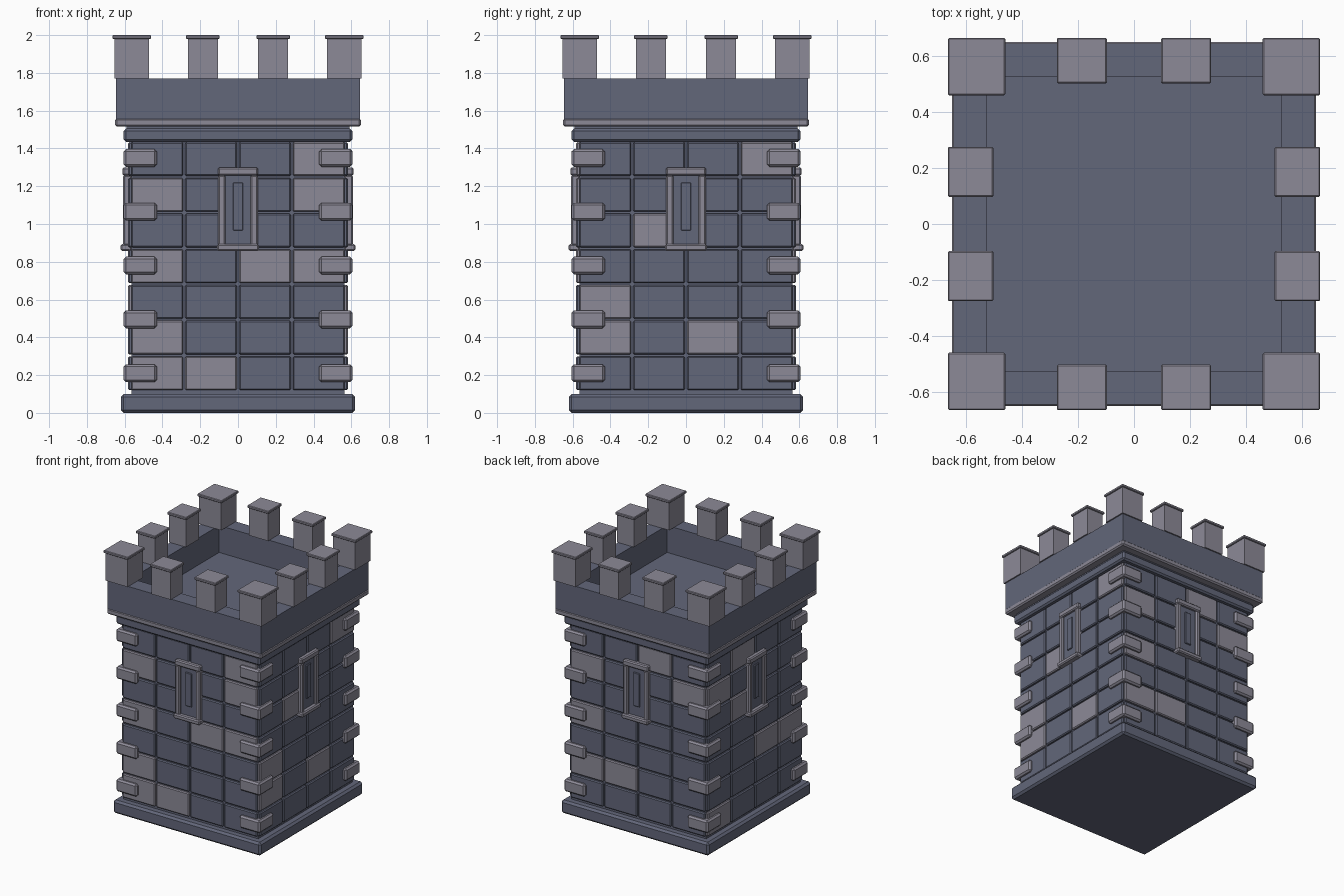
import bpy, bmesh, math
from mathutils import Matrix, Vector

if "Cube" in bpy.data.objects:
    bpy.data.objects.remove(bpy.data.objects["Cube"])


def material(name, rgb):
    m = bpy.data.materials.new(name)
    m.diffuse_color = (*rgb, 1)
    m.use_nodes = True
    m.node_tree.nodes["Principled BSDF"].inputs["Base Color"].default_value = m.diffuse_color
    return m


MATS = [material("slate_blue_stone", (0.123, 0.135, 0.195)),
        material("pale_grey_stone", (0.265, 0.255, 0.310))]
DARK, PALE = 0, 1


def add_box(bm, lo, hi, mat=DARK, turn=0):
    """Box between two corners, turned by quarter turns about z."""
    lo, hi = Vector(lo), Vector(hi)
    mtx = (Matrix.Rotation(turn * math.pi / 2, 4, 'Z')
           @ Matrix.Translation((lo + hi) / 2)
           @ Matrix.Diagonal((*(hi - lo), 1)))
    verts = bmesh.ops.create_cube(bm, size=1, matrix=mtx)["verts"]
    for f in {f for v in verts for f in v.link_faces}:
        f.material_index = mat


def make(name, boxes, bevel=0):
    """One object out of a list of boxes, with an optional chamfer."""
    bm = bmesh.new()
    for b in boxes:
        add_box(bm, *b)
    me = bpy.data.meshes.new(name)
    bm.to_mesh(me)
    bm.free()
    for m in MATS:
        me.materials.append(m)
    ob = bpy.data.objects.new(name, me)
    bpy.context.collection.objects.link(ob)
    if bevel:
        mod = ob.modifiers.new("chamfer", 'BEVEL')
        mod.width, mod.segments = bevel, 1
    return ob


def slab(r, z0, z1, mat=DARK):
    return ((-r, -r, z0), (r, r, z1), mat)


# Plinth, inner core and trims under the parapet
make("plinth", [slab(0.62, 0, 0.10)], 0.015)
make("tower_core", [slab(0.565, 0.09, 1.45)])
make("upper_band", [slab(0.605, 1.435, 1.505)], 0.012)
make("parapet_neck", [slab(0.59, 1.50, 1.53)])
make("parapet_trim", [slab(0.65, 1.515, 1.56, PALE)], 0.01)

# Wall blocks: (row, column) of the pale ones on front, right, back, left
PALE_BLOCKS = [
    {(0, 0), (0, 1), (1, 0), (3, 0), (3, 2), (3, 3), (5, 0), (5, 3), (6, 3)},
    {(1, 0), (1, 2), (2, 0), (4, 1), (6, 3)},
    {(1, 0), (1, 1), (3, 0), (5, 0), (5, 3), (6, 2)},
    {(0, 0), (2, 2), (2, 3), (4, 1), (5, 0), (6, 1)},
]
PITCH_X, PITCH_Z, GAP = 0.285, 0.189, 0.005
blocks = []
for side, pale in enumerate(PALE_BLOCKS):
    for row in range(7):
        for col in range(4):
            x = (col - 2) * PITCH_X
            z = 0.115 + row * PITCH_Z
            blocks.append(((x + GAP, -0.582, z + GAP),
                           (x + PITCH_X - GAP, -0.55, z + PITCH_Z - GAP),
                           PALE if (row, col) in pale else DARK, side))
make("wall_blocks", blocks, 0.007)

# Corner stones
make("corner_stones",
     [((0.43, -0.605, z - 0.047), (0.605, -0.43, z + 0.047), PALE, k)
      for k in range(4) for z in (0.21, 0.495, 0.78, 1.065, 1.35)], 0.012)

# Arrow-slit windows, one on each side
panels, frames, slits = [], [], []
for k in range(4):
    panels.append(((-0.075, -0.59, 0.88), (0.075, -0.56, 1.26), DARK, k))
    slits.append(((-0.027, -0.598, 0.965), (0.027, -0.58, 1.22), DARK, k))
    for x in (-0.105, 0.067):
        frames.append(((x, -0.608, 0.885), (x + 0.038, -0.56, 1.26), PALE, k))
    frames.append(((-0.107, -0.612, 1.257), (0.107, -0.56, 1.30), PALE, k))
    frames.append(((-0.11, -0.622, 0.857), (0.11, -0.56, 0.893), PALE, k))
make("window_panels", panels)
make("window_slits", slits, 0.004)
make("window_frames", frames, 0.008)

# Parapet walls around the roof floor
make("parapet_walls", [((-0.645, -0.645, 1.55), (0.528, -0.528, 1.77), DARK, k)
                       for k in range(4)])
make("roof_floor", [slab(0.53, 1.55, 1.565)])

# Battlements with thin caps: a corner one and two middle ones per side
merlons, caps = [], []
for k in range(4):
    for x0, x1, depth in ((0.47, 0.655, 0.47), (0.107, 0.266, 0.513),
                          (-0.266, -0.107, 0.513)):
        merlons.append(((x0, -0.655, 1.77), (x1, -depth, 1.985), PALE, k))
        caps.append(((x0 - 0.01, -0.665, 1.98),
                     (x1 + 0.01, -depth + 0.01, 2.0), PALE, k))
make("battlements", merlons)
make("battlement_caps", caps, 0.004)
